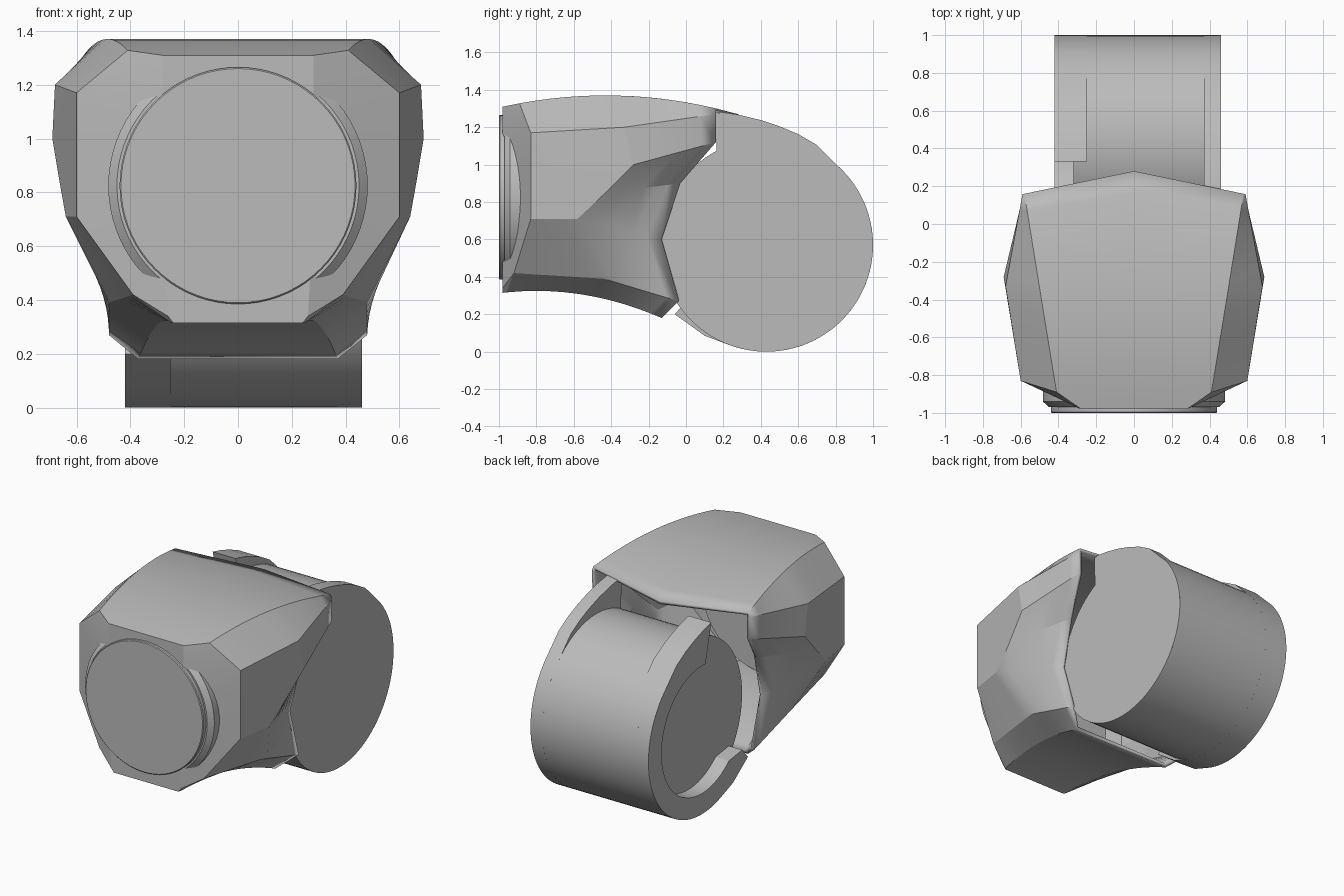
import bpy, bmesh
from math import sin, cos, radians, pi
from mathutils import Vector, Matrix

cube = bpy.data.objects.get("Cube")
if cube:
    bpy.data.objects.remove(cube)

GREY = (0.5, 0.5, 0.5, 1.0)
grey = bpy.data.materials.new("plain grey")
grey.use_nodes = True
grey.diffuse_color = GREY
grey.node_tree.nodes["Principled BSDF"].inputs["Base Color"].default_value = GREY

CY, CZ, R = 0.43, 0.57, 0.57      # drum axis and radius
FACE_Z = 0.825                    # height of the front cap centre


def finish(name, bm, angle=25):
    bmesh.ops.remove_doubles(bm, verts=bm.verts, dist=0.0005)
    bmesh.ops.recalc_face_normals(bm, faces=bm.faces)
    mesh = bpy.data.meshes.new(name)
    bm.to_mesh(mesh)
    bm.free()
    mesh.materials.append(grey)
    obj = bpy.data.objects.new(name, mesh)
    bpy.context.collection.objects.link(obj)
    bpy.ops.object.select_all(action='DESELECT')
    obj.select_set(True)
    bpy.context.view_layer.objects.active = obj
    bpy.ops.object.shade_smooth_by_angle(angle=radians(angle))
    return obj


def arc(start, end, radius, steps=48):
    angles = [radians(start + (end - start) * i / steps) for i in range(steps + 1)]
    return [(CY + radius * cos(a), CZ + radius * sin(a)) for a in angles]


def prism(name, profile, x0, x1):
    """Extrude a (y, z) outline along x."""
    bm = bmesh.new()
    face = bm.faces.new([bm.verts.new((x0, y, z)) for y, z in profile])
    out = bmesh.ops.extrude_face_region(bm, geom=[face])
    moved = [v for v in out["geom"] if isinstance(v, bmesh.types.BMVert)]
    bmesh.ops.translate(bm, verts=moved, vec=(x1 - x0, 0, 0))
    return finish(name, bm)


def turned(name, profile, steps=72):
    """Spin a (radius, y) outline around the front cap axis."""
    bm = bmesh.new()
    verts = [bm.verts.new((r, y, FACE_Z)) for r, y in profile]
    edges = [bm.edges.new(pair) for pair in zip(verts, verts[1:])]
    bmesh.ops.spin(bm, geom=verts + edges, cent=(0, 0, FACE_Z), axis=(0, 1, 0),
                   angle=2 * pi, steps=steps)
    return finish(name, bm)


# Drum: round core, a full end plate and an open C-shaped rim
prism("drum_core", arc(0, 355, R, 71), -0.32, 0.455)
crown = [(0.5, 1.205), (0.6, 1.163), (0.7, 1.105)]
prism("drum_end_plate",
      [(0.16, 1.285), (0.28, 1.267), (0.4, 1.238)] + crown + arc(48, -242, R, 72),
      0.37, 0.46)
prism("drum_open_rim",
      [(0.33, 1.255), (0.42, 1.232)] + crown + arc(48, -110, R)
      + [(0.1, 0.085), (-0.06, 0.2), (0.0, 0.27)] + arc(-132, 95, 0.43),
      -0.42, -0.25)


# Housing: lofted shell, open at the rear
def top_z(y):
    return 1.37 - 0.2 * (y + 0.43) ** 2


def bottom_z(y):
    return 0.325 - 0.323 * (y + 0.8) ** 2


# Each ring runs down one side: roof edge, shoulder, side, waist, bottom edge
rings = [
    [(.28, -.98, 1.31), (.28, -.98, 1.17), (.28, -.98, 1.0), (.28, -.98, .85),
     (.28, -.98, .71), (.26, -.98, .34), (.24, -.98, .31)],
    [(.41, -.89, 1.32), (.6, -.83, 1.17), (.6, -.83, 1.0), (.6, -.83, .85),
     (.6, -.83, .71), (.39, -.92, .42), (.25, -.96, .32)],
    [(.49, -.4, 1.37), (.68, -.33, 1.2), (.69, -.28, 1.0), (.665, -.43, .85),
     (.64, -.58, .71), (.48, -.44, .39), (.31, -.5, .29)],
    [(.58, .16, 1.29), (.59, .16, 1.27), (.585, .16, 1.12), (.5, -.03, .9),
     (.48, -.13, .6), (.48, -.04, .27), (.37, -.13, .18)],
]
spine_top = [-.98, -.89, -.4, .28]


def full_ring(half, y_top):
    half = [Vector(p) for p in half]
    half[0].z, half[-1].z = top_z(half[0].y), bottom_z(half[-1].y)
    mirrored = [Vector((-p.x, p.y, p.z)) for p in reversed(half)]
    return [Vector((0, y_top, top_z(y_top)))] + half + mirrored


loops = [full_ring(rings[0], spine_top[0])]
for k in range(3):
    steps = 1 if k == 0 else 6
    for s in range(1, steps + 1):
        t = s / steps
        half = [Vector(a).lerp(Vector(b), t) for a, b in zip(rings[k], rings[k + 1])]
        loops.append(full_ring(half, spine_top[k] * (1 - t) + spine_top[k + 1] * t))

bm = bmesh.new()
grid = [[bm.verts.new(p) for p in loop] for loop in loops]
bm.faces.new(grid[0])
count = len(grid[0])
for a, b in zip(grid, grid[1:]):
    for j in range(count):
        n = (j + 1) % count
        bm.faces.new((a[j], a[n], b[n], b[j]))
housing = finish("housing", bm, 18)
wall = housing.modifiers.new("wall", 'SOLIDIFY')
wall.thickness = 0.025
wall.offset = -1

# Round bezel and cap on the front
turned("front_bezel", [(0, -.85), (.482, -.85), (.482, -.94), (.45, -.97), (0, -.97)])
turned("front_cap", [(0, -.95), (.44, -.95), (.44, -.995), (.435, -1.0), (0, -1.0)])
